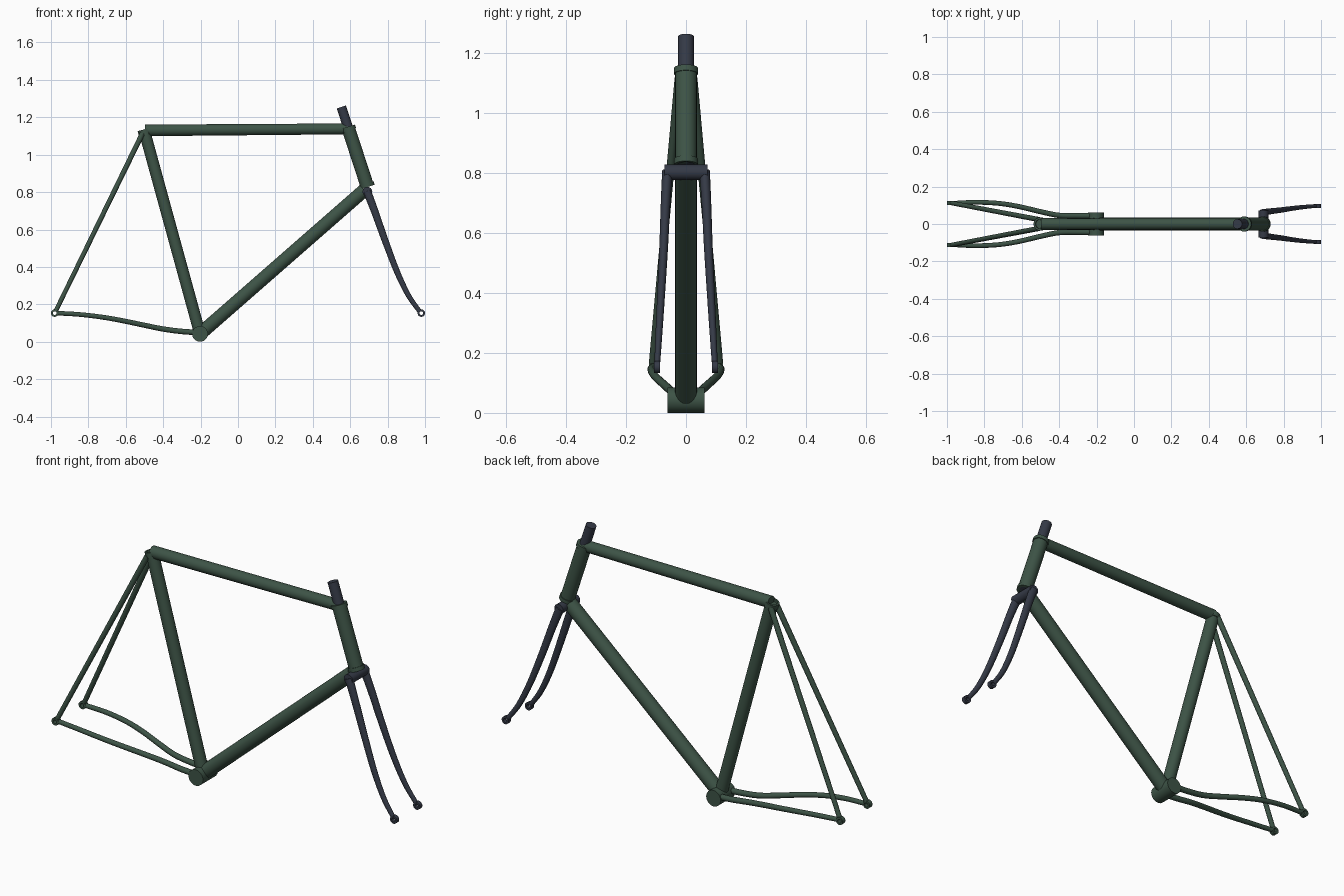
import bpy, bmesh, math
from mathutils import Vector

if "Cube" in bpy.data.objects:
    bpy.data.objects.remove(bpy.data.objects["Cube"])


def material(name, rgb):
    m = bpy.data.materials.new(name)
    m.diffuse_color = (*rgb, 1)
    m.use_nodes = True
    m.node_tree.nodes["Principled BSDF"].inputs["Base Color"].default_value = m.diffuse_color
    return m


GREEN = material("green_paint", (0.047, 0.088, 0.062))
DARK = material("dark_paint", (0.035, 0.042, 0.062))


def finish(name, bm, mat, mirror=False):
    bmesh.ops.recalc_face_normals(bm, faces=bm.faces)
    me = bpy.data.meshes.new(name)
    bm.to_mesh(me)
    bm.free()
    me.materials.append(mat)
    for p in me.polygons:
        p.use_smooth = True
    me.set_sharp_from_angle(angle=math.radians(35))
    ob = bpy.data.objects.new(name, me)
    bpy.context.collection.objects.link(ob)
    if mirror:
        mod = ob.modifiers.new("mirror", "MIRROR")
        mod.use_axis = (False, True, False)
    return ob


def ring(bm, centre, tangent, r, n, oval):
    """One cross-section; oval scales the width across the bike."""
    side = Vector((0, 1, 0))
    if abs(tangent.y) > 0.9:
        side = Vector((1, 0, 0))
    up = tangent.cross(side).normalized()
    side = up.cross(tangent).normalized()
    return [bm.verts.new(centre + r * (side * oval * math.cos(a) + up * math.sin(a)))
            for a in (2 * math.pi * i / n for i in range(n))]


def bridge(bm, a, b):
    for i in range(len(a)):
        j = (i + 1) % len(a)
        bm.faces.new((a[i], a[j], b[j], b[i]))


def smooth_path(pts, steps):
    """Catmull-Rom interpolation through the points."""
    p = [2 * pts[0] - pts[1]] + pts + [2 * pts[-1] - pts[-2]]
    out = []
    for i in range(1, len(p) - 2):
        a, b, c, d = p[i - 1:i + 3]
        for s in range(steps):
            t = s / steps
            out.append(0.5 * (2 * b + (c - a) * t + (2 * a - 5 * b + 4 * c - d) * t * t
                              + (3 * b - a - 3 * c + d) * t ** 3))
    return out + [pts[-1]]


def tube(name, pts, r0, r1, mat, mirror=False, n=24, oval=1.0, steps=6):
    pts = [Vector(p) for p in pts]
    if len(pts) > 2:
        pts = smooth_path(pts, steps)
    bm = bmesh.new()
    last = len(pts) - 1
    rings = []
    for i, p in enumerate(pts):
        t = (pts[min(i + 1, last)] - pts[max(i - 1, 0)]).normalized()
        rings.append(ring(bm, p, t, r0 + (r1 - r0) * i / last, n, oval))
    for a, b in zip(rings, rings[1:]):
        bridge(bm, a, b)
    bm.faces.new(rings[0])
    bm.faces.new(rings[-1])
    return finish(name, bm, mat, mirror)


def collar(name, a, b, outer, inner, mat, mirror=False, n=28):
    """Hollow straight sleeve from a to b."""
    a, b = Vector(a), Vector(b)
    t = (b - a).normalized()
    bm = bmesh.new()
    rs = [ring(bm, c, t, r, n, 1) for c, r in ((a, outer), (b, outer), (b, inner), (a, inner))]
    for i in range(4):
        bridge(bm, rs[i], rs[(i + 1) % 4])
    return finish(name, bm, mat, mirror)


# Key points of the frame
bb = Vector((-0.203, 0, 0.042))
seat = Vector((-0.503, 0, 1.135))
head_top = Vector((0.588, 0, 1.147))
head_low = Vector((0.692, 0, 0.829))
h = (head_low - head_top).normalized()
s = (seat - bb).normalized()

# Main triangle
tube("bottom_bracket_shell", [bb - Vector((0, 0.062, 0)), bb + Vector((0, 0.062, 0))],
     0.042, 0.042, GREEN, n=32)
tube("seat_tube", [bb, seat - s * 0.012], 0.031, 0.031, GREEN)
collar("seat_collar", seat - s * 0.028, seat, 0.035, 0.025, GREEN)
tube("top_tube", [(-0.497, 0, 1.13), (0.59, 0, 1.138)], 0.031, 0.029, GREEN)
tube("down_tube", [bb, (0.675, 0, 0.81)], 0.036, 0.036, GREEN)
tube("head_tube", [head_top, head_low], 0.036, 0.036, GREEN)
collar("upper_head_ring", head_top - h * 0.002, head_top + h * 0.018, 0.04, 0.028, GREEN)
collar("lower_head_ring", head_low - h * 0.018, head_low + h * 0.002, 0.04, 0.028, GREEN)

# Rear triangle
tube("seat_stays", [(-0.51, 0.024, 1.115), (-0.975, 0.112, 0.163)], 0.014, 0.012, GREEN, True, n=16)
tube("chain_stays", [(-0.205, 0.044, 0.049), (-0.30, 0.044, 0.055), (-0.40, 0.046, 0.068),
                     (-0.50, 0.066, 0.088), (-0.62, 0.094, 0.113), (-0.73, 0.111, 0.132),
                     (-0.85, 0.116, 0.146), (-0.969, 0.111, 0.153)],
     0.015, 0.012, GREEN, True, n=16)
collar("rear_dropouts", (-0.98, 0.101, 0.153), (-0.98, 0.124, 0.153), 0.02, 0.01, GREEN, True)

# Fork
tube("steerer", [head_top - h * 0.114, head_low], 0.026, 0.026, DARK)
tube("fork_crown", [(0.692, -0.071, 0.802), (0.692, 0.071, 0.802)], 0.026, 0.026, DARK)
tube("fork_blades", [(0.69, 0.062, 0.805), (0.73, 0.068, 0.70), (0.787, 0.075, 0.54),
                     (0.85, 0.084, 0.375), (0.91, 0.091, 0.25), (0.97, 0.096, 0.163)],
     0.022, 0.012, DARK, True, n=20, oval=0.8)
collar("front_dropouts", (0.98, 0.086, 0.153), (0.98, 0.106, 0.153), 0.02, 0.01, DARK, True)
